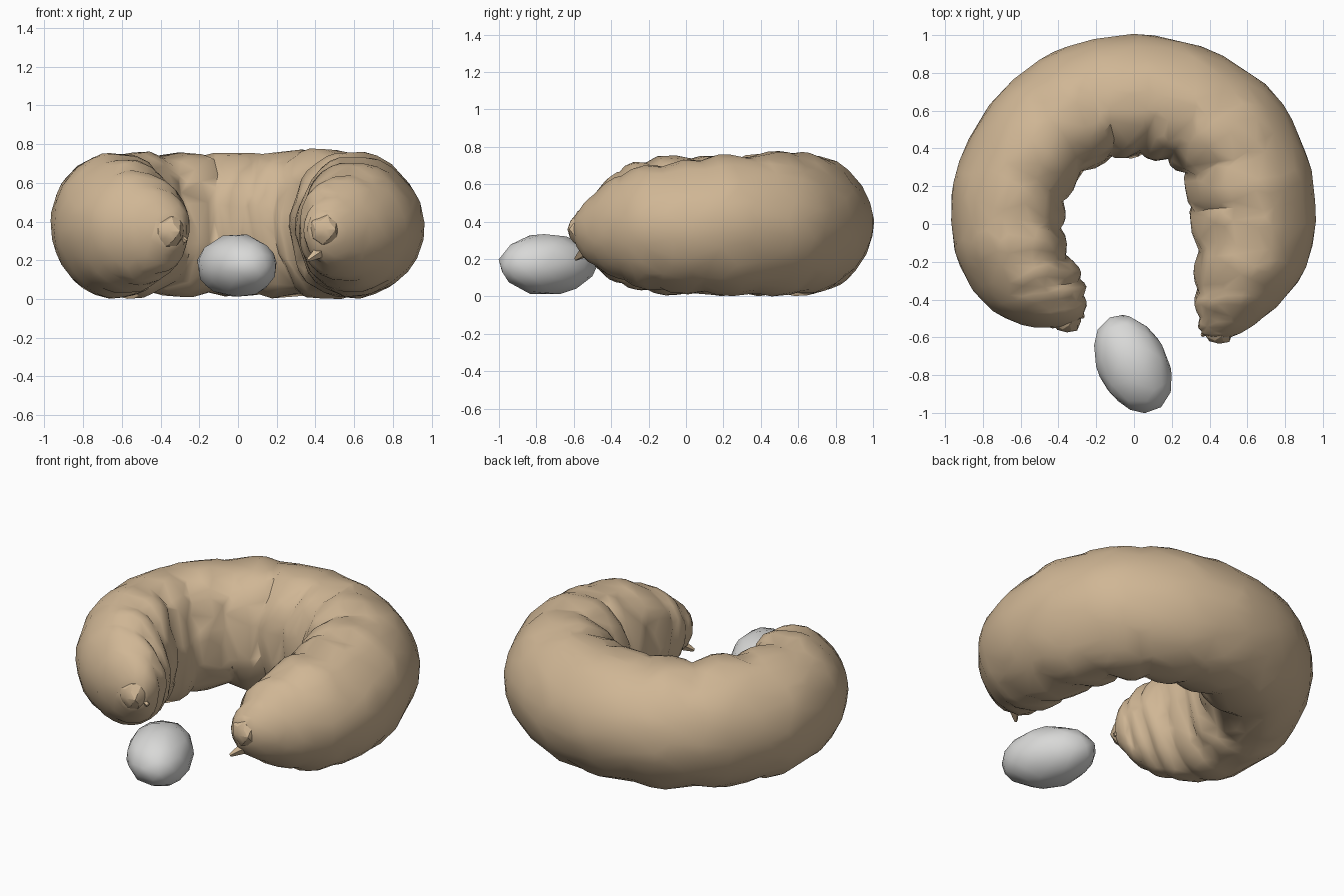
import bpy
import bmesh
import math
from mathutils import Vector, noise

if "Cube" in bpy.data.objects:
    bpy.data.objects.remove(bpy.data.objects["Cube"], do_unlink=True)


def make_material(name, colour):
    mat = bpy.data.materials.new(name)
    mat.use_nodes = True
    mat.diffuse_color = (*colour, 1)
    mat.node_tree.nodes["Principled BSDF"].inputs["Base Color"].default_value = (*colour, 1)
    return mat


def add_object(name, bm, material, keep=1.0):
    """Turn a bmesh into a smooth object, thinned to irregular facets."""
    bmesh.ops.recalc_face_normals(bm, faces=bm.faces)
    mesh = bpy.data.meshes.new(name)
    bm.to_mesh(mesh)
    bm.free()
    mesh.materials.append(material)
    obj = bpy.data.objects.new(name, mesh)
    bpy.context.collection.objects.link(obj)
    if keep < 1:
        thin = obj.modifiers.new("Facets", "DECIMATE")
        thin.ratio = keep
    bpy.ops.object.select_all(action="DESELECT")
    obj.select_set(True)
    bpy.context.view_layer.objects.active = obj
    bpy.ops.object.shade_smooth_by_angle(angle=math.radians(24))
    return obj


def spline(rows, t):
    """Catmull-Rom interpolation of equal-length rows, t from 0 to 1."""
    pos = t * (len(rows) - 1)
    i = min(int(pos), len(rows) - 2)
    u = pos - i
    a, b, c, d = (rows[max(0, min(len(rows) - 1, i + k))] for k in (-1, 0, 1, 2))
    return [0.5 * (2 * q + (r - p) * u + (2 * p - 5 * q + 4 * r - s) * u ** 2
                   + (3 * q - p - 3 * r + s) * u ** 3)
            for p, q, r, s in zip(a, b, c, d)]


tan = make_material("tan skin", (0.63, 0.47, 0.30))
grey = make_material("pale grey", (0.69, 0.69, 0.68))

# Body sections: inner x, inner y, outer x, outer y, bottom z, top z
sections = [
    (0.40, -0.60, 0.51, -0.60, 0.31, 0.42),
    (0.35, -0.57, 0.58, -0.57, 0.24, 0.47),
    (0.34, -0.50, 0.68, -0.50, 0.17, 0.54),
    (0.32, -0.37, 0.80, -0.39, 0.10, 0.63),
    (0.33, -0.18, 0.91, -0.22, 0.04, 0.70),
    (0.31, 0.04, 0.96, 0.04, 0.02, 0.73),
    (0.28, 0.22, 0.92, 0.34, 0.01, 0.76),
    (0.22, 0.30, 0.73, 0.70, 0.01, 0.77),
    (0.11, 0.35, 0.37, 0.93, 0.01, 0.76),
    (-0.03, 0.35, -0.02, 1.00, 0.02, 0.75),
    (-0.18, 0.32, -0.42, 0.91, 0.02, 0.75),
    (-0.30, 0.23, -0.74, 0.66, 0.02, 0.75),
    (-0.37, 0.09, -0.94, 0.28, 0.01, 0.75),
    (-0.37, -0.07, -0.96, -0.06, 0.01, 0.75),
    (-0.33, -0.20, -0.89, -0.28, 0.03, 0.72),
    (-0.28, -0.30, -0.77, -0.44, 0.08, 0.66),
    (-0.26, -0.38, -0.60, -0.53, 0.14, 0.58),
    (-0.26, -0.47, -0.46, -0.55, 0.23, 0.48),
    (-0.31, -0.52, -0.41, -0.55, 0.29, 0.41),
]

# Curled body: a swept tube, creased on the inner side and all round at the ends
rings, sides, folds = 180, 48, 17
bm = bmesh.new()
tube = []
for r in range(rings + 1):
    t = r / rings
    ix, iy, ox, oy, z0, z1 = spline(sections, t)
    centre = Vector(((ix + ox) / 2, (iy + oy) / 2, (z0 + z1) / 2))
    across = Vector(((ox - ix) / 2, (oy - iy) / 2, 0))
    up = Vector((0, 0, (z1 - z0) / 2))
    end = abs(2 * t - 1) ** 6
    ring = []
    for s in range(sides):
        a = math.tau * s / sides
        # The inner half is squarer and the outer half slightly leaner
        side = math.copysign(abs(math.cos(a)) ** (1.15 if math.cos(a) > 0 else 0.78),
                             math.cos(a))
        direction = across * side + up * math.sin(a)
        inner = (1 - math.cos(a)) / 2
        fold = max(inner, 0.7 * end)
        wobble = 0.3 * noise.noise((centre + direction) * 3)
        crease = 1 - abs(math.sin(math.pi * (folds * t + wobble))) ** 0.6
        lumps = 0.05 * noise.noise((centre + direction) * 6)
        scale = 1.005 + 0.03 * fold - crease * (0.01 + 0.11 * fold) + lumps * (0.4 + inner)
        ring.append(bm.verts.new(centre + direction * scale))
    tube.append(ring)
for near, far in zip(tube, tube[1:]):
    for s in range(sides):
        n = (s + 1) % sides
        bm.faces.new((near[s], near[n], far[n], far[s]))
bm.faces.new(tube[0])
bm.faces.new(tube[-1])
add_object("larva_body", bm, tan, 0.12)

# Lumpy knob closing each end
for name, place, radius in (("left_end_knob", (0.45, -0.55, 0.36), 0.085),
                            ("right_end_knob", (-0.355, -0.49, 0.35), 0.085)):
    bm = bmesh.new()
    bmesh.ops.create_icosphere(bm, subdivisions=2, radius=radius)
    for v in bm.verts:
        v.co = v.co * (1 + 0.15 * noise.noise(v.co * 20)) + Vector(place)
    add_object(name, bm, tan)

# Small pointed flaps beside the two ends
for name, tip, root in (("left_end_flap", (0.36, -0.59, 0.20), (0.43, -0.53, 0.25)),
                        ("right_end_flap", (-0.265, -0.49, 0.30), (-0.33, -0.47, 0.33))):
    tip, root = Vector(tip), Vector(root)
    bm = bmesh.new()
    bmesh.ops.create_cone(bm, cap_ends=True, segments=5, radius1=0.04, radius2=0.01,
                          depth=(tip - root).length)
    turn = (tip - root).to_track_quat("Z", "Y")
    for v in bm.verts:
        v.co = turn @ v.co + (tip + root) / 2
    add_object(name, bm, tan)

# Egg-shaped pellet lying in front of the body
bm = bmesh.new()
bmesh.ops.create_icosphere(bm, subdivisions=3, radius=1)
angle = math.radians(27)
for v in bm.verts:
    x, y, z = v.co * (1 + 0.03 * noise.noise(v.co * 1.5))
    x, y, z = x * 0.186, y * 0.272, z * 0.163
    v.co = (x * math.cos(angle) - y * math.sin(angle) - 0.005,
            x * math.sin(angle) + y * math.cos(angle) - 0.742, z + 0.172)
add_object("pellet", bm, grey, 0.4)
